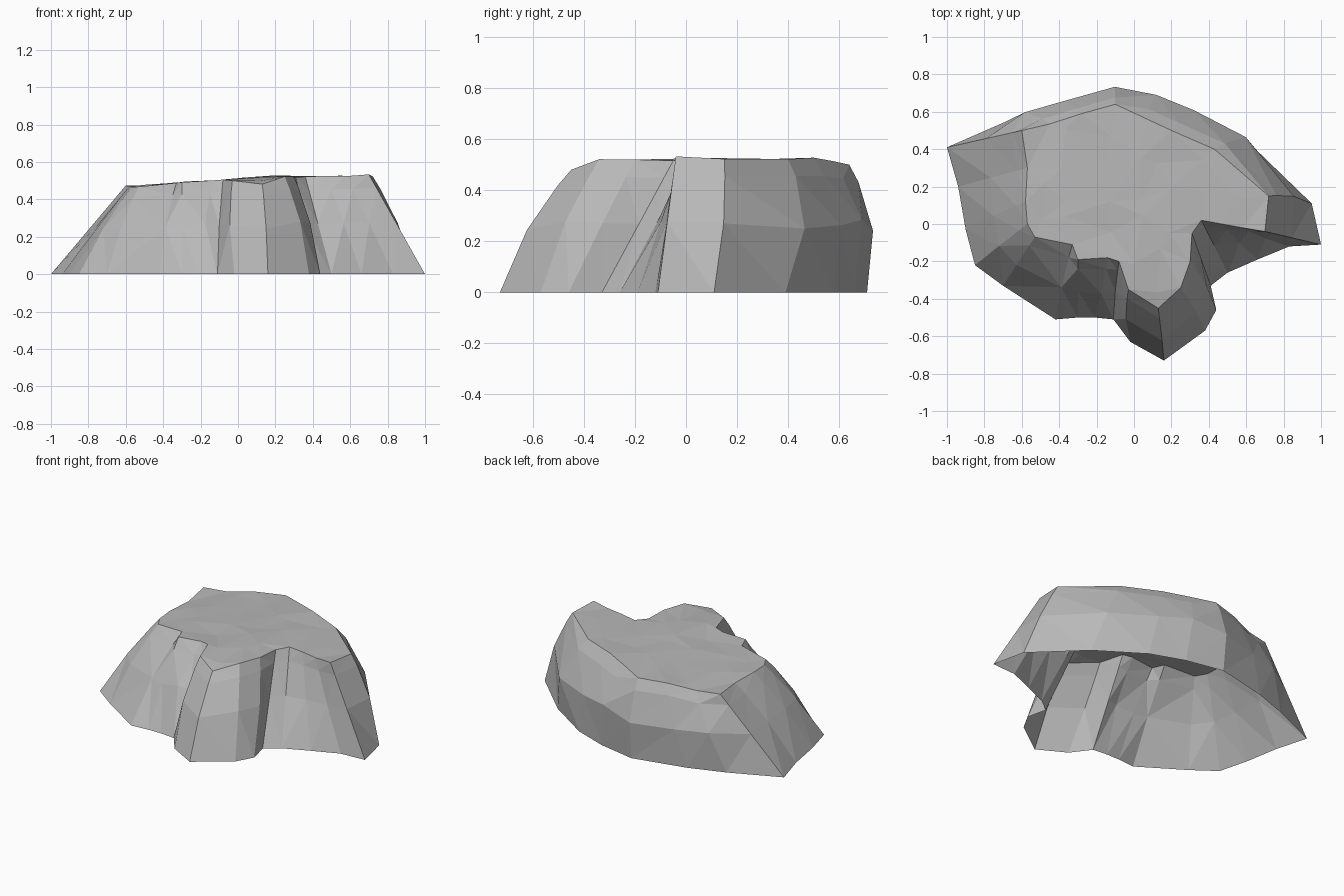
import bpy
import bmesh
import random
from mathutils import Vector, noise
from mathutils.geometry import delaunay_2d_cdt

random.seed(4)
default_cube = bpy.data.objects.get("Cube")
if default_cube:
    bpy.data.objects.remove(default_cube)

# Each column of the cliff: base x, base y, rim x, rim y, outward bulge
FRONT_LEFT = [
    (-1, .41, -.6, .5, 0), (-.94, .2, -.57, .3, .02),
    (-.9, -.03, -.58, .12, .02), (-.85, -.22, -.57, 0, .02),
    (-.7, -.33, -.53, -.07, .03), (-.42, -.51, -.33, -.11, .04),
    (-.3, -.5, -.3, -.19, .02), (-.21, -.5, -.14, -.18, .04),
    (-.11, -.51, -.08, -.2, .01),
]
FRONT_LOBE = [
    (-.02, -.63, -.03, -.35, .03), (.16, -.73, .13, -.45, .04),
    (.38, -.57, .25, -.34, .03), (.44, -.46, .3, -.2, .02),
    (.41, -.33, .31, -.05, 0),
]
RIGHT_SIDE = [
    (.5, -.26, .36, .02, 0), (.66, -.19, .47, 0, .01),
    (.83, -.12, .58, -.02, .01), (1, -.11, .7, -.04, 0),
    (.95, .11, .72, .15, .03),
]
BACK = [
    (.66, .39, .43, .4, .09), (.37, .58, .2, .5, .08),
    (.15, .66, .05, .57, .08), (-.1, .71, -.1, .64, .06),
    (-.45, .63, -.28, .59, .05), (-.68, .55, -.45, .535, .06),
]
COLUMNS = FRONT_LEFT + FRONT_LOBE + RIGHT_SIDE + BACK
LEVELS = (0, .52, .87, 1)


def plateau_height(x, y):
    """Bumpy, gently tilted plateau that dips at the front lobe."""
    slope = min(.525, .51 + .07 * x)
    bumps = noise.noise(Vector((x, y, 0)) * 5) * .014
    return slope - max(0, -y - .3) * .2 + bumps


def outward(index):
    """Horizontal direction facing away from the rock at a column."""
    before = COLUMNS[index - 1]
    after = COLUMNS[(index + 1) % len(COLUMNS)]
    along = Vector((after[0] - before[0], after[1] - before[1]))
    return Vector((along.y, -along.x)).normalized()


def cliff_ring(bm, level):
    """One loop of vertices around the rock at a fraction of its height."""
    ring = []
    for index, (bx, by, tx, ty, bulge) in enumerate(COLUMNS):
        swell = 4 * level * (1 - level)
        spot = Vector((bx, by)).lerp(Vector((tx, ty)), level)
        spot += outward(index) * bulge * swell
        lift = random.uniform(-.5, .5) * swell * bulge * (1.2 - level)
        z = plateau_height(tx, ty) * level + lift
        ring.append(bm.verts.new((spot.x, spot.y, z)))
    return ring


bm = bmesh.new()

# Cliff walls, open underneath, split along the shorter diagonals
rings = [cliff_ring(bm, level) for level in LEVELS]
count = len(COLUMNS)
for lower, upper in zip(rings, rings[1:]):
    for i in range(count):
        j = (i + 1) % count
        a, b, c, d = lower[i], lower[j], upper[j], upper[i]
        if (a.co - c.co).length < (b.co - d.co).length:
            bm.faces.new((a, b, c))
            bm.faces.new((a, c, d))
        else:
            bm.faces.new((a, b, d))
            bm.faces.new((b, c, d))

# Faceted plateau filled from scattered points inside the rim
rim = [Vector((v.co.x, v.co.y)) for v in rings[-1]]
step = .17
scatter = []
for row in range(-3, 5):
    for col in range(-4, 5):
        point = Vector((col + random.uniform(-.3, .3),
                        row + random.uniform(-.3, .3))) * step
        if min((point - edge).length for edge in rim) > step * .45:
            scatter.append(point)
points, _, triangles, *_ = delaunay_2d_cdt(
    rim + scatter, [], [list(range(count))], 1, 1e-5)
cap = [bm.verts.new((p.x, p.y, plateau_height(p.x, p.y))) for p in points]
for triangle in triangles:
    bm.faces.new([cap[i] for i in triangle])
loose = [v for v in bm.verts if not v.link_faces]
bmesh.ops.delete(bm, geom=loose, context='VERTS')
bmesh.ops.remove_doubles(bm, verts=bm.verts[:], dist=.001)
bmesh.ops.recalc_face_normals(bm, faces=bm.faces[:])

mesh = bpy.data.meshes.new("rock_shell")
bm.to_mesh(mesh)
bm.free()

# Plain grey stone
stone = bpy.data.materials.new("grey_stone")
stone.use_nodes = True
grey = (.48, .48, .48, 1)
stone.diffuse_color = grey
stone.node_tree.nodes["Principled BSDF"].inputs["Base Color"].default_value = grey
mesh.materials.append(stone)
rock = bpy.data.objects.new("rock_shell", mesh)
bpy.context.collection.objects.link(rock)
